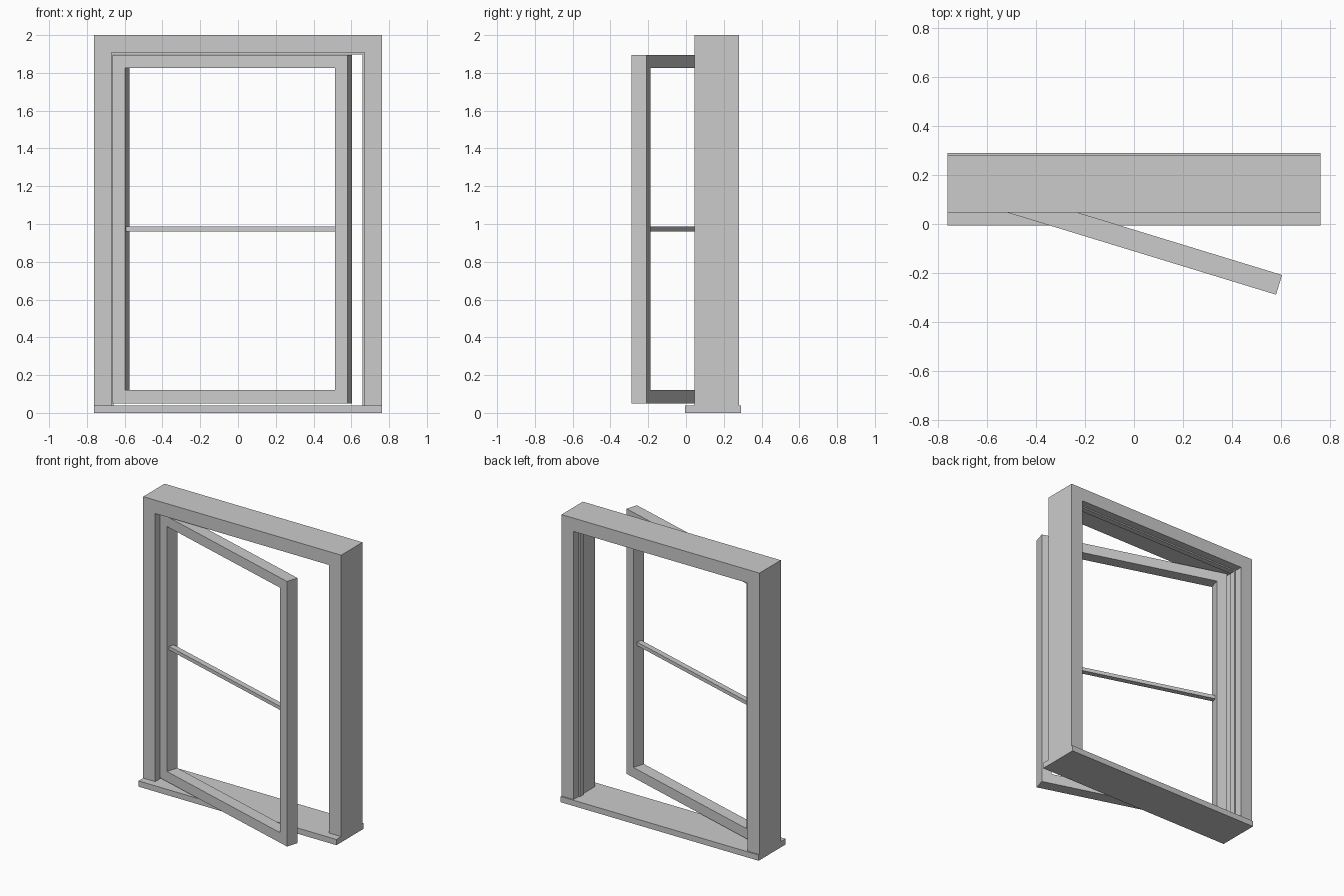
import bpy
import math
from mathutils import Matrix

if "Cube" in bpy.data.objects:
    bpy.data.objects.remove(bpy.data.objects["Cube"])

grey = bpy.data.materials.new("plain grey")
grey.diffuse_color = (0.6, 0.6, 0.6, 1)
grey.use_nodes = True
grey.node_tree.nodes["Principled BSDF"].inputs["Base Color"].default_value = grey.diffuse_color


def box(name, x, y, z, place=Matrix.Identity(4)):
    """Box from (min, max) ranges, moved by a placement matrix."""
    verts = [(a, b, c) for a in x for b in y for c in z]
    faces = [(0, 1, 3, 2), (4, 6, 7, 5), (0, 4, 5, 1),
             (2, 3, 7, 6), (0, 2, 6, 4), (1, 5, 7, 3)]
    mesh = bpy.data.meshes.new(name)
    mesh.from_pydata(verts, [], faces)
    mesh.materials.append(grey)
    mesh.transform(place)
    mesh.update()
    ob = bpy.data.objects.new(name, mesh)
    bpy.context.collection.objects.link(ob)
    return ob


# Fixed frame: sill, jambs and head
W, IN = 0.7625, 0.67
FY = (0.046, 0.281)
box("sill", (-W, W), (-0.006, 0.29), (0, 0.04))
box("frame_head", (-W, W), FY, (1.907, 2.0))
for side, s in (("left", -1), ("right", 1)):
    box(side + "_jamb", sorted((s * IN, s * W)), FY, (0.04, 1.907))

# Thin stop bead just behind the closed sash
SY = (0.185, 0.225)
for side, s in (("left", -1), ("right", 1)):
    box(side + "_stop", sorted((s * (IN - 0.01), s * IN)), SY, (0.04, 1.907))
box("top_stop", (-IN + 0.01, IN - 0.01), SY, (1.898, 1.907))

# Sash, built at its front left corner and swung open on the left side
swing = Matrix.Translation((-0.665, 0.092, 0)) @ Matrix.Rotation(math.radians(-17), 4, 'Z')
L, D, T = 1.302, 0.084, 0.07
Z0, Z1 = 0.05, 1.896
box("sash_hinge_stile", (0, T), (0, D), (Z0, Z1), swing)
box("sash_free_stile", (L - T, L), (0, D), (Z0, Z1), swing)
box("sash_bottom_rail", (T, L - T), (0, D), (Z0, Z0 + T), swing)
box("sash_top_rail", (T, L - T), (0, D), (Z1 - T, Z1), swing)
box("sash_glazing_bar", (T, L - T), (0.018, 0.056), (0.961, 0.986), swing)
